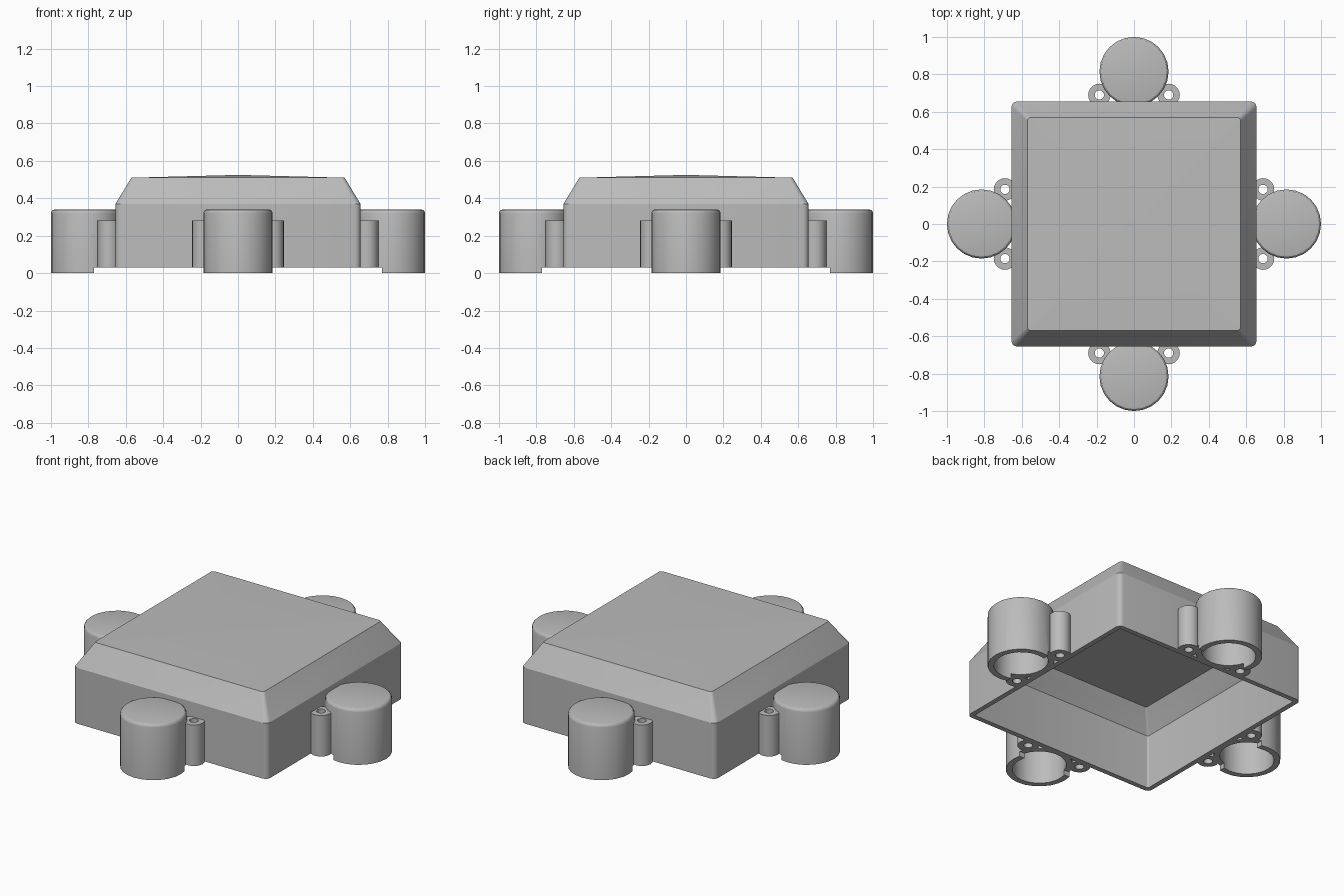
import bpy, bmesh
from math import sin, cos, pi, radians

cube = bpy.data.objects.get("Cube")
if cube:
    bpy.data.objects.remove(cube)

grey = bpy.data.materials.new("plain grey")
grey.use_nodes = True
colour = (0.5, 0.5, 0.5, 1)
grey.diffuse_color = colour
grey.node_tree.nodes["Principled BSDF"].inputs["Base Color"].default_value = colour


def rounded_square(half, radius, z, steps=4):
    pts = []
    for corner in range(4):
        mid = pi / 4 + corner * pi / 2
        cx = (half - radius) * (1 if cos(mid) > 0 else -1)
        cy = (half - radius) * (1 if sin(mid) > 0 else -1)
        for s in range(steps + 1):
            a = corner * pi / 2 + s * pi / 2 / steps
            pts.append((cx + radius * cos(a), cy + radius * sin(a), z))
    return pts


def circle(radius, z, sides):
    return [(radius * cos(2 * pi * i / sides), radius * sin(2 * pi * i / sides), z)
            for i in range(sides)]


def loft(name, rings, tube=False, peak=0):
    """Skin a run of rings; cap both ends, or join them when it is a tube."""
    bm = bmesh.new()
    loops = [[bm.verts.new(p) for p in ring] for ring in rings]
    n = len(loops[0])
    pairs = list(zip(loops, loops[1:]))
    if tube:
        pairs.append((loops[-1], loops[0]))
    for a, b in pairs:
        for i in range(n):
            j = (i + 1) % n
            bm.faces.new((a[i], a[j], b[j], b[i]))
    if not tube:
        bm.faces.new(loops[0])
        top = bm.faces.new(loops[-1])
        if peak:
            centre = bmesh.ops.poke(bm, faces=[top])["verts"][0]
            centre.co.z += peak
    bmesh.ops.recalc_face_normals(bm, faces=bm.faces[:])
    mesh = bpy.data.meshes.new(name)
    bm.to_mesh(mesh)
    bm.free()
    mesh.materials.append(grey)
    obj = bpy.data.objects.new(name, mesh)
    bpy.context.collection.objects.link(obj)
    return obj


def select_only(obj):
    bpy.ops.object.select_all(action='DESELECT')
    obj.select_set(True)
    bpy.context.view_layer.objects.active = obj


def smooth(obj):
    select_only(obj)
    bpy.ops.object.shade_smooth_by_angle(angle=radians(30))


# Hollow housing, open below, with a sloped shoulder and a slightly peaked lid
base_z, shoulder_z, lid_z = 0.03, 0.37, 0.51
housing = loft("housing", [
    rounded_square(0.545, 0.01, lid_z - 0.03),
    rounded_square(0.625, 0.01, shoulder_z - 0.01),
    rounded_square(0.625, 0.01, base_z),
    rounded_square(0.655, 0.03, base_z),
    rounded_square(0.655, 0.03, shoulder_z),
    rounded_square(0.57, 0.02, lid_z)], peak=0.015)
smooth(housing)

# Hollow round cup, open below, with a rounded top edge
outer, inner, cup_z, edge, sides = 0.185, 0.15, 0.34, 0.02, 24
rings = [circle(inner, cup_z - 0.03, sides), circle(inner, 0, sides), circle(outer, 0, sides)]
for step in range(4):
    a = step * pi / 6
    rings.append(circle(outer - edge + edge * cos(a), cup_z - edge + edge * sin(a), sides))
cup = loft("cup_1", rings)
cup.location.x = 0.815

# Step in the rim on the side next to the housing
bpy.ops.mesh.primitive_cube_add(size=1, location=(0.57, 0, base_z - 0.2))
cutter = bpy.context.object
cutter.hide_render = True
cutter.scale = (0.4, 0.6, 0.4)
cut = cup.modifiers.new("rim step", 'BOOLEAN')
cut.operation = 'DIFFERENCE'
cut.solver = 'EXACT'
cut.object = cutter
select_only(cup)
bpy.ops.object.modifier_apply(modifier=cut.name)
bpy.data.objects.remove(cutter)
smooth(cup)

# Drilled screw posts beside the cup
post_z, post_r, hole_r = 0.28, 0.06, 0.025
posts = []
for side, label in ((-1, "a"), (1, "b")):
    post = loft("screw_post_1" + label, [
        circle(hole_r, base_z, 20), circle(post_r, base_z, 20),
        circle(post_r, post_z, 20), circle(hole_r, post_z, 20)], tube=True)
    post.location = (0.69, side * 0.185, 0)
    smooth(post)
    posts.append(post)

# Repeat the cup and its posts on the other three sides
for turn in range(1, 4):
    a = turn * pi / 2
    for part in [cup] + posts:
        copy = part.copy()
        copy.name = part.name.replace("1", str(turn + 1))
        x, y, z = part.location
        copy.location = (x * cos(a) - y * sin(a), x * sin(a) + y * cos(a), z)
        copy.rotation_euler.z = a
        bpy.context.collection.objects.link(copy)
